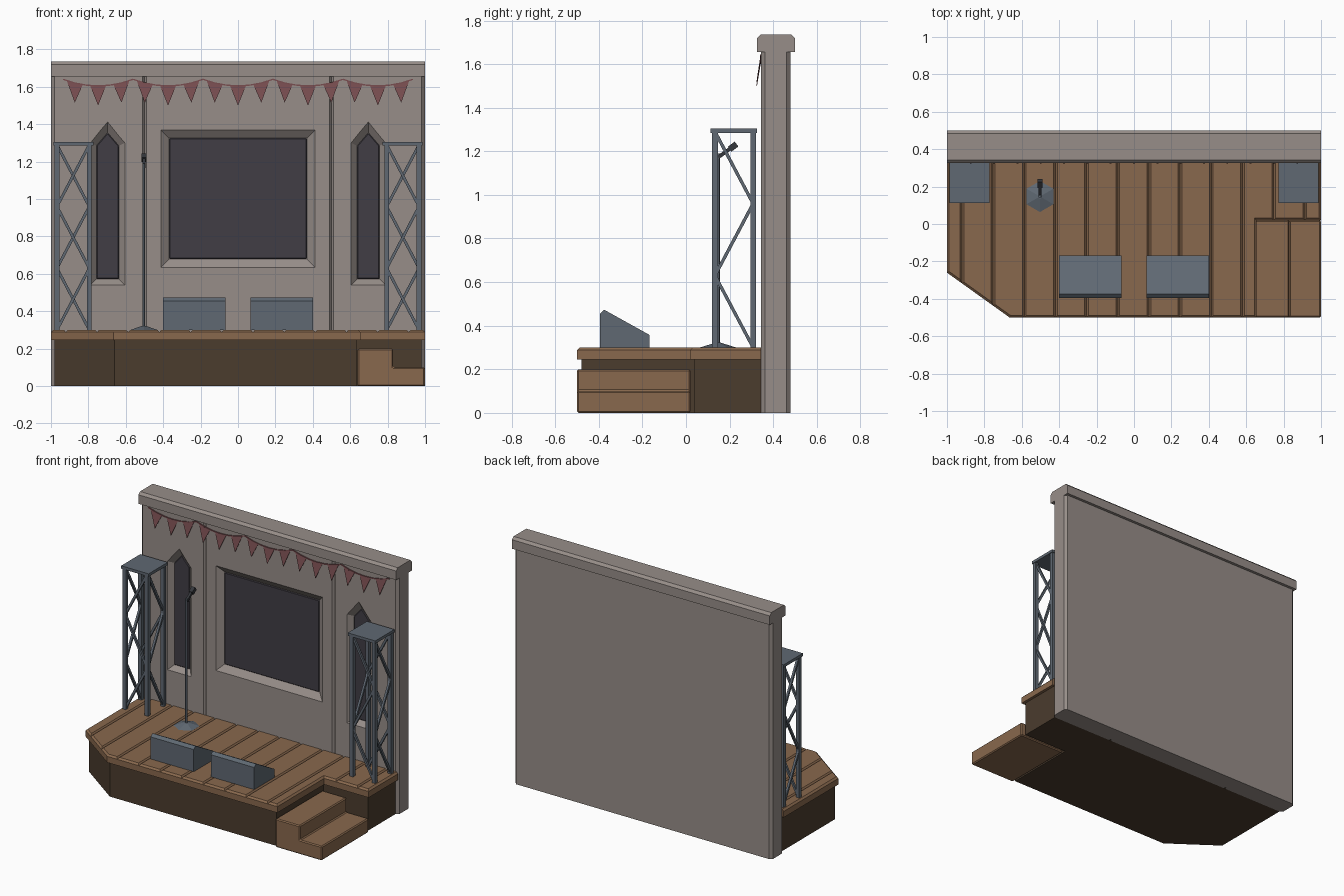
import bpy, bmesh, math
from mathutils import Vector

cube = bpy.data.objects.get("Cube")
if cube:
    bpy.data.objects.remove(cube, do_unlink=True)


def material(name, r, g, b):
    m = bpy.data.materials.new(name)
    m.use_nodes = True
    m.diffuse_color = (r, g, b, 1)
    m.node_tree.nodes["Principled BSDF"].inputs["Base Color"].default_value = (r, g, b, 1)
    return m


STONE = material("warm grey stone", 0.31, 0.27, 0.25)
WOOD = material("brown wood", 0.25, 0.14, 0.075)
SKIRT = material("dark brown", 0.07, 0.045, 0.027)
STEEL = material("blue grey steel", 0.115, 0.14, 0.17)
GLASS = material("dark panel", 0.052, 0.047, 0.059)
CLOTH = material("dusty red cloth", 0.19, 0.075, 0.08)
BLACK = material("microphone grey", 0.035, 0.038, 0.045)


def finish(name, bm, mat):
    bmesh.ops.recalc_face_normals(bm, faces=bm.faces)
    mesh = bpy.data.meshes.new(name)
    bm.to_mesh(mesh)
    bm.free()
    mesh.materials.append(mat)
    ob = bpy.data.objects.new(name, mesh)
    bpy.context.collection.objects.link(ob)
    return ob


def loft(bm, ring_a, ring_b):
    """Closed solid between two matching rings of points."""
    a = [bm.verts.new(p) for p in ring_a]
    b = [bm.verts.new(p) for p in ring_b]
    n = len(a)
    bm.faces.new(a)
    bm.faces.new(b[::-1])
    for i in range(n):
        j = (i + 1) % n
        bm.faces.new((a[i], b[i], b[j], a[j]))


PLACE = {"x": lambda p, d: (d, p[0], p[1]),
         "y": lambda p, d: (p[0], d, p[1]),
         "z": lambda p, d: (p[0], p[1], d)}


def prism(bm, pts, axis, lo, hi, pts_hi=None):
    put = PLACE[axis]
    loft(bm, [put(p, lo) for p in pts], [put(p, hi) for p in (pts_hi or pts)])


def solid(name, mat, pts, axis, lo, hi, pts_hi=None):
    bm = bmesh.new()
    prism(bm, pts, axis, lo, hi, pts_hi)
    return finish(name, bm, mat)


def rect(x0, x1, y0, y1):
    return [(x0, y0), (x1, y0), (x1, y1), (x0, y1)]


def bar(bm, a, b, w):
    """Square bar of width w from a to b."""
    a, b = Vector(a), Vector(b)
    d = (b - a).normalized()
    u = d.cross(Vector((0, 1, 0)) if abs(d.y) < 0.1 else Vector((1, 0, 0))).normalized() * w / 2
    v = d.cross(u)
    ring = [u + v, u - v, -u - v, v - u]
    loft(bm, [a + r for r in ring], [b + r for r in ring])


def apply(ob, mod):
    bpy.context.view_layer.objects.active = ob
    bpy.ops.object.modifier_apply(modifier=mod.name)


def cut(ob, bm):
    cutter = finish("cutter", bm, ob.data.materials[0])
    cutter.hide_render = True
    mod = ob.modifiers.new("cut", "BOOLEAN")
    mod.operation, mod.object, mod.solver = "DIFFERENCE", cutter, "EXACT"
    apply(ob, mod)
    bpy.data.objects.remove(cutter, do_unlink=True)


def bevel(ob, width):
    mod = ob.modifiers.new("bevel", "BEVEL")
    mod.width, mod.segments, mod.limit_method = width, 1, "ANGLE"
    apply(ob, mod)


# Back wall with tapered recesses and vertical seams
FRONT, BACK, DEPTH = 0.345, 0.48, 0.035
c = 0.018
wall = solid("back_wall", STONE, [(-1 + c, FRONT), (1 - c, FRONT), (1, FRONT + c), (1, BACK - c),
             (1 - c, BACK), (c - 1, BACK), (-1, BACK - c), (-1, FRONT + c)], "z", 0, 1.67)


def window_shape(x, half, low, shoulder, peak):
    return [(x - half, low), (x + half, low), (x + half, shoulder), (x, peak), (x - half, shoulder)]


recesses = {
    "screen_panel": (rect(-0.413, 0.413, 0.635, 1.37), rect(-0.368, 0.368, 0.68, 1.325)),
    "left_window_panel": (window_shape(0.697, 0.092, 0.54, 1.3, 1.412),
                          window_shape(0.697, 0.06, 0.572, 1.285, 1.355)),
    "right_window_panel": (window_shape(-0.697, 0.092, 0.54, 1.3, 1.412),
                           window_shape(-0.697, 0.06, 0.572, 1.285, 1.355)),
}
holes = bmesh.new()
for name, (outer, inner) in recesses.items():
    grown = [(2 * o[0] - i[0], 2 * o[1] - i[1]) for o, i in zip(outer, inner)]
    prism(holes, grown, "y", FRONT - DEPTH, FRONT + DEPTH, inner)
    panel = solid(name, GLASS, inner, "y", FRONT + DEPTH - 0.007, FRONT + DEPTH + 0.002)
    bevel(panel, 0.006)
for x in (-0.5, 0.5):
    prism(holes, [(x - 0.012, FRONT - 0.001), (x + 0.012, FRONT - 0.001), (x, FRONT + 0.014)],
          "z", -0.1, 1.66)
cut(wall, holes)

# Coping along the wall top
solid("wall_coping", STONE, [(0.325, 1.655), (0.325, 1.718), (0.342, 1.735), (0.483, 1.735),
                             (0.5, 1.718), (0.5, 1.655)], "x", -1, 1)


# Stage platform: dark skirt under a planked deck
def stage_outline(i):
    return [(i - 1, 0.345), (i - 1, -0.26 + i * 0.5), (-0.665 + i * 0.3, i - 0.5),
            (0.655 - i, i - 0.5), (0.655 - i, 0.02 + i), (1 - i, 0.02 + i), (1 - i, 0.345)]


solid("stage_skirt", SKIRT, stage_outline(0.02), "z", 0, 0.25)
bm = bmesh.new()
prism(bm, stage_outline(0), "z", 0.245, 0.288)
prism(bm, stage_outline(0), "z", 0.288, 0.3, stage_outline(0.012))
bmesh.ops.remove_doubles(bm, verts=bm.verts, dist=0.0001)
inner_faces = [f for f in bm.faces if all(abs(v.co.z - 0.288) < 0.001 for v in f.verts)]
bmesh.ops.delete(bm, geom=inner_faces, context="FACES_ONLY")
deck = finish("stage_deck", bm, WOOD)
grooves = bmesh.new()
for k in range(12):
    x = -0.92 + k / 6
    prism(grooves, [(x - 0.011, 0.301), (x + 0.011, 0.301), (x, 0.288)], "y", -0.6, 0.4)
cut(deck, grooves)

# Side steps
steps = solid("side_steps", WOOD, [(0.64, 0), (1, 0), (1, 0.1), (0.83, 0.1), (0.83, 0.2), (0.64, 0.2)],
              "y", -0.5, 0.02)
bevel(steps, 0.007)

# Lattice towers
X0, X1, Y0, Y1, Z0, Z1 = 0.795, 0.968, 0.133, 0.308, 0.3, 1.29
for side, s in (("left", 1), ("right", -1)):
    bm = bmesh.new()
    for x in (X0, X1):
        for y in (Y0, Y1):
            bar(bm, (s * x, y, Z0), (s * x, y, Z1), 0.026)
    step = (Z1 - Z0) / 3
    for k in range(3):
        za, zb = Z0 + k * step, Z0 + (k + 1) * step
        xa, xb = (X0, X1) if k % 2 else (X1, X0)
        ya, yb = (Y0, Y1) if k % 2 else (Y1, Y0)
        bar(bm, (s * xa, Y0, za), (s * xb, Y0, zb), 0.015)
        bar(bm, (s * xb, Y1, za), (s * xa, Y1, zb), 0.015)
        for x in (X0, X1):
            bar(bm, (s * x, ya, za), (s * x, yb, zb), 0.015)
    finish(side + "_tower_frame", bm, STEEL)
    solid(side + "_tower_plate", STEEL, rect(s * 0.773, s * 0.986, 0.113, 0.325), "z", 1.285, 1.305)

# Floor monitors
for side, x in (("right", -0.402), ("left", 0.067)):
    solid(side + "_floor_monitor", STEEL, [(-0.395, 0.3), (-0.395, 0.455), (-0.375, 0.473),
          (-0.168, 0.358), (-0.168, 0.3)], "x", x, x + 0.335)

# Microphone on its stand
MX, MY = -0.503, 0.147


def ring(r, n=6):
    return [(MX + r * math.sin(i * math.tau / n), MY + r * math.cos(i * math.tau / n)) for i in range(n)]


solid("microphone_foot", STEEL, ring(0.083), "z", 0.3, 0.322, ring(0.012))
solid("microphone_pole", STEEL, ring(0.008), "z", 0.315, 1.19)
bm = bmesh.new()
bar(bm, (MX, MY, 1.172), (MX, 0.205, 1.214), 0.017)
bar(bm, (MX, 0.2, 1.21), (MX, 0.232, 1.233), 0.028)
finish("microphone", bm, BLACK)

# Bunting: five swags with three flags each
SPAN = 0.374


def string_point(t, drop=0.0):
    """Point at t swags along the string, lowered by drop."""
    f = t % 1
    z = 1.64 - 0.14 * f * (1 - f) - drop
    return (-SPAN * 2.5 + t * SPAN, 0.342 - drop * 0.17, z)


bm = bmesh.new()
for k in range(30):
    a, b = k / 6, (k + 1) / 6
    bar(bm, string_point(a), string_point(b), 0.007)
finish("bunting_string", bm, CLOTH)
bm = bmesh.new()
for k in range(15):
    t = (k + 0.5) / 3
    pts = [Vector(p) for p in (string_point(t - 0.115), string_point(t + 0.115), string_point(t, 0.105))]
    off = Vector((0, 0.0015, 0))
    loft(bm, [p - off for p in pts], [p + off for p in pts])
finish("bunting_flags", bm, CLOTH)
